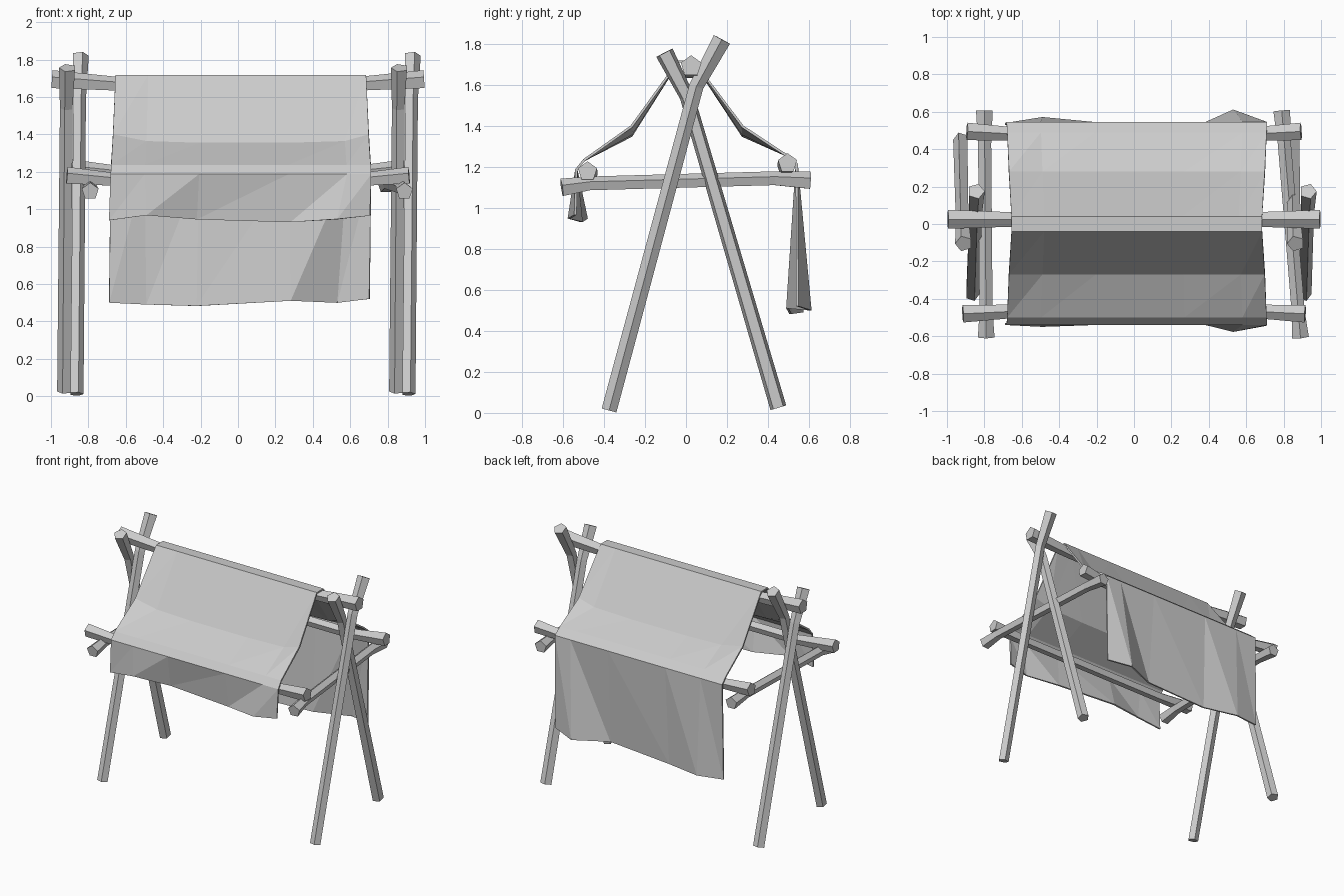
import bpy, bmesh
from mathutils import Vector
from math import sin, cos, tau

cube = bpy.data.objects.get("Cube")
if cube:
    bpy.data.objects.remove(cube, do_unlink=True)


def material(name, rgb):
    m = bpy.data.materials.new(name)
    m.use_nodes = True
    m.diffuse_color = (*rgb, 1)
    m.node_tree.nodes["Principled BSDF"].inputs["Base Color"].default_value = (*rgb, 1)
    return m


grey = material("plain grey", (0.6, 0.6, 0.6))


def finish(bm, name):
    bmesh.ops.recalc_face_normals(bm, faces=bm.faces)
    mesh = bpy.data.meshes.new(name)
    bm.to_mesh(mesh)
    bm.free()
    mesh.materials.append(grey)
    ob = bpy.data.objects.new(name, mesh)
    bpy.context.scene.collection.objects.link(ob)
    return ob


def stick(name, points, radii, up, sides=5):
    """Rough wooden stick: a five-sided tube through a few points."""
    bm = bmesh.new()
    pts = [Vector(p) for p in points]
    rings = []
    for i, (p, r) in enumerate(zip(pts, radii)):
        along = (pts[min(i + 1, len(pts) - 1)] - pts[max(i - 1, 0)]).normalized()
        v = along.cross(Vector(up)).normalized()
        u = v.cross(along)
        rings.append([bm.verts.new(p + r * (cos(tau * k / sides) * u + sin(tau * k / sides) * v))
                      for k in range(sides)])
    for a, b in zip(rings, rings[1:]):
        for k in range(sides):
            n = (k + 1) % sides
            bm.faces.new((a[k], a[n], b[n], b[k]))
    bm.faces.new(rings[0])
    bm.faces.new(rings[-1])
    return finish(bm, name)


# Crossed legs at both ends
for side, shift in (("left", 0), ("right", -1.775)):
    stick(f"{side}_tall_leg",
          [(0.91 + shift, -0.375, 0.012), (0.925 + shift, 0.05, 1.59), (0.93 + shift, 0.175, 1.82)],
          (0.039, 0.037, 0.047), (1, 0, 0))
    stick(f"{side}_short_leg",
          [(0.85 + shift, 0.45, 0.025), (0.86 + shift, 0.005, 1.54), (0.865 + shift, -0.105, 1.755)],
          (0.042, 0.037, 0.047), (-1, 0, 0))

# Side rails, front to back
for side, x_front, x_back in (("left", 0.89, 0.79), ("right", -0.79, -0.80)):
    x_at = lambda t: x_front + (x_back - x_front) * t
    stick(f"{side}_side_rail",
          [(x_at(0), -0.605, 1.095), (x_at(0.12), -0.47, 1.115),
           (x_at(0.86), 0.43, 1.14), (x_at(1), 0.605, 1.13)],
          (0.047, 0.037, 0.037, 0.047), (0, 0, 1))

# Long beams carrying the cloth
for name, half, y, z, r in (("ridge_beam", 0.995, 0.025, 1.69, 0.053),
                            ("front_beam", 0.915, -0.48, 1.177, 0.049),
                            ("back_beam", 0.893, 0.495, 1.217, 0.049)):
    xs = (-half, -0.62, 0.62, half)
    stick(name, [(x, y * (1 if abs(x) > 0.7 else 0.97), z - (0 if abs(x) > 0.7 else 0.025)) for x in xs],
          (r, r * 0.75, r * 0.75, r), (0, 0, 1))

# Cloth draped over the three beams
columns = (-0.655, -0.48, -0.2, 0.26, 0.56, 0.685)
hem_x = (-0.69, -0.49, -0.22, 0.28, 0.53, 0.705)
front_hem = list(zip(hem_x, (-0.54, -0.55, -0.49, -0.515, -0.577, -0.545),
                     (0.94, 0.967, 0.945, 0.93, 0.947, 0.965)))
back_hem = list(zip(hem_x, (0.54, 0.572, 0.515, 0.5, 0.612, 0.548),
                    (0.50, 0.49, 0.482, 0.51, 0.50, 0.52)))


def row(y, z, spread, sag=0):
    """One row across the cloth, sagging between its ends."""
    return [(x * spread, y, z - (sag if 0 < i < 5 else 0) * (1 if 1 < i < 4 else 0.8))
            for i, x in enumerate(columns)]


rows = [front_hem, row(-0.54, 1.187, 1.04), row(-0.5, 1.237, 1.035),
        row(-0.27, 1.40, 1.02, 0.045), row(-0.04, 1.718, 1),
        row(0.04, 1.718, 1), row(0.28, 1.40, 1.02, 0.045),
        row(0.49, 1.262, 1.035), row(0.545, 1.215, 1.04), back_hem]
bm = bmesh.new()
grid = [[bm.verts.new(p) for p in r] for r in rows]
for j, (low, high) in enumerate(zip(grid, grid[1:])):
    for i in range(len(columns) - 1):
        a, b, c, d = low[i], low[i + 1], high[i + 1], high[i]
        if j == len(grid) - 2:
            bm.faces.new((a, b, d))
            bm.faces.new((b, c, d))
        else:
            bm.faces.new((a, b, c))
            bm.faces.new((a, c, d))
cloth = finish(bm, "draped_cloth")
thick = cloth.modifiers.new("thickness", "SOLIDIFY")
thick.thickness = 0.012
thick.offset = -1
